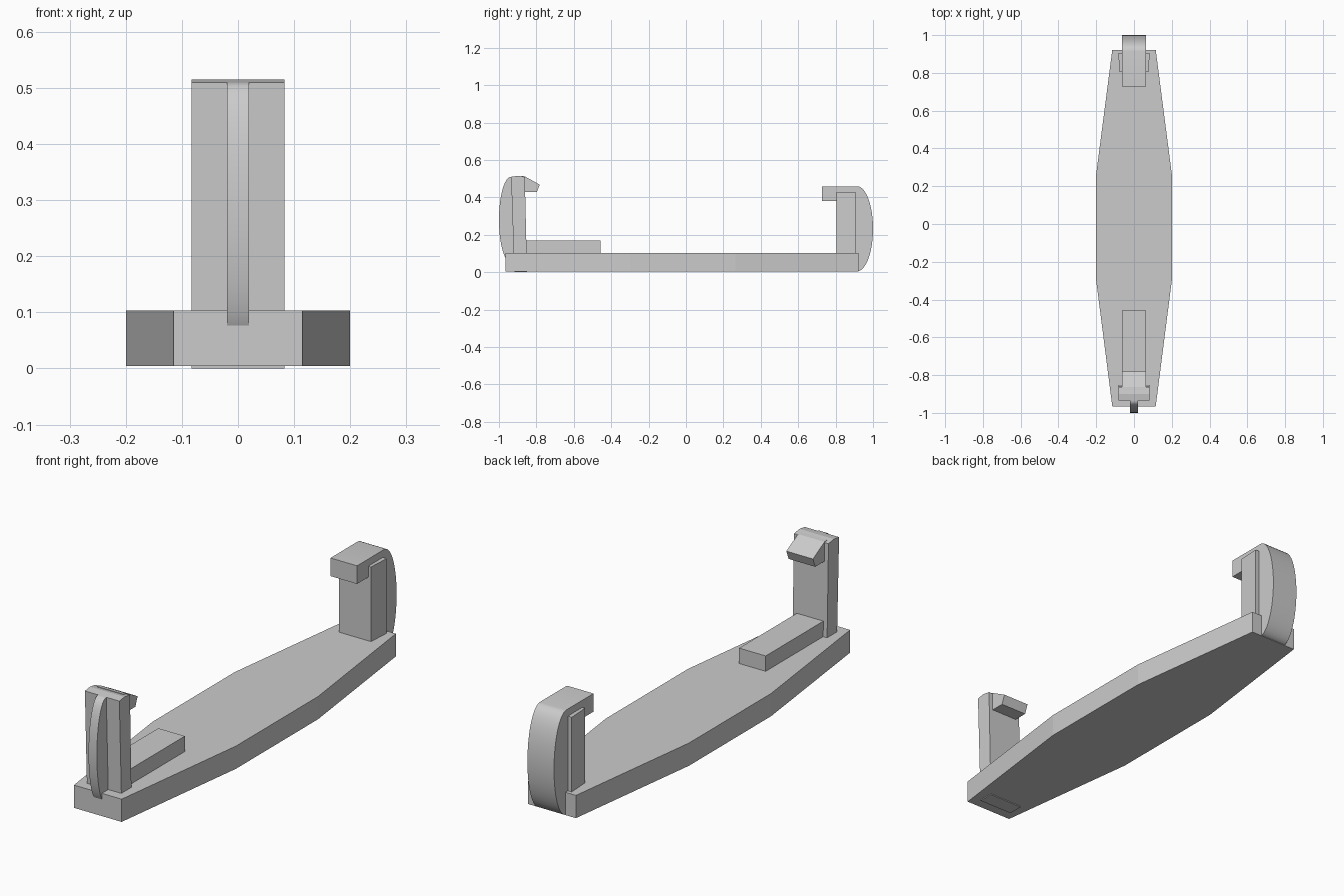
import bpy
import math

cube = bpy.data.objects.get("Cube")
if cube:
    bpy.data.objects.remove(cube, do_unlink=True)

grey = bpy.data.materials.new("plain grey")
grey.use_nodes = True
colour = (0.6, 0.6, 0.6, 1)
grey.diffuse_color = colour
grey.node_tree.nodes["Principled BSDF"].inputs["Base Color"].default_value = colour


def prism(name, points, low, high, axis="X", smooth=False):
    """Extrude a flat outline: (y, z) pairs along X, or (x, y) pairs along Z."""
    def place(p, d):
        return (d, p[0], p[1]) if axis == "X" else (p[0], p[1], d)
    n = len(points)
    verts = [place(p, d) for d in (low, high) for p in points]
    faces = [tuple(reversed(range(n))), tuple(range(n, 2 * n))]
    faces += [(i, (i + 1) % n, n + (i + 1) % n, n + i) for i in range(n)]
    mesh = bpy.data.meshes.new(name)
    mesh.from_pydata(verts, [], faces)
    mesh.materials.append(grey)
    obj = bpy.data.objects.new(name, mesh)
    bpy.context.collection.objects.link(obj)
    bpy.ops.object.select_all(action="DESELECT")
    obj.select_set(True)
    bpy.context.view_layer.objects.active = obj
    bpy.ops.object.mode_set(mode="EDIT")
    bpy.ops.mesh.select_all(action="SELECT")
    bpy.ops.mesh.normals_make_consistent(inside=False)
    bpy.ops.object.mode_set(mode="OBJECT")
    if smooth:
        bpy.ops.object.shade_smooth_by_angle(angle=math.radians(30))
    return obj


def arc(y, z, depth, height, steps=24):
    """Half ellipse bulging along y, from its top to its bottom."""
    angles = [math.pi * (0.5 - i / steps) for i in range(steps + 1)]
    return [(y + depth * math.cos(a), z + height * math.sin(a)) for a in angles]


# Tapered base plate
half = [(0.115, -0.965), (0.2, -0.3), (0.2, 0.265), (0.115, 0.922)]
prism("base_plate", half + [(-x, y) for x, y in reversed(half)], 0.004, 0.103, "Z")

# Front post, slightly leaning, with its sloping hook
prism("front_post", [(-0.918, 0), (-0.85, 0), (-0.862, 0.509), (-0.9, 0.515), (-0.935, 0.51)],
      -0.083, 0.083)
prism("front_hook", [(-0.88, 0.514), (-0.862, 0.512), (-0.782, 0.468), (-0.798, 0.428),
                     (-0.88, 0.428)], -0.064, 0.064)

# Thin curved fin on the front post
prism("front_fin", [(-0.9, 0.513)] + arc(-0.935, 0.28, -0.065, 0.23) + [(-0.9, 0.05)],
      -0.02, 0.02, smooth=True)

# Low block behind the front post
prism("low_block", [(-0.86, 0.09), (-0.457, 0.09), (-0.457, 0.17), (-0.86, 0.17)],
      -0.064, 0.064)

# Rear post, a little narrower towards the middle
post = [(0.083, 0.905), (0.077, 0.805)]
prism("rear_post", post + [(-x, y) for x, y in reversed(post)], 0.09, 0.428, "Z")

# Rear hook with its rounded back
prism("rear_hook", [(0.87, 0.005), (0.87, 0.38), (0.728, 0.38), (0.728, 0.459)]
      + arc(0.915, 0.232, 0.085, 0.227), -0.064, 0.064, smooth=True)
